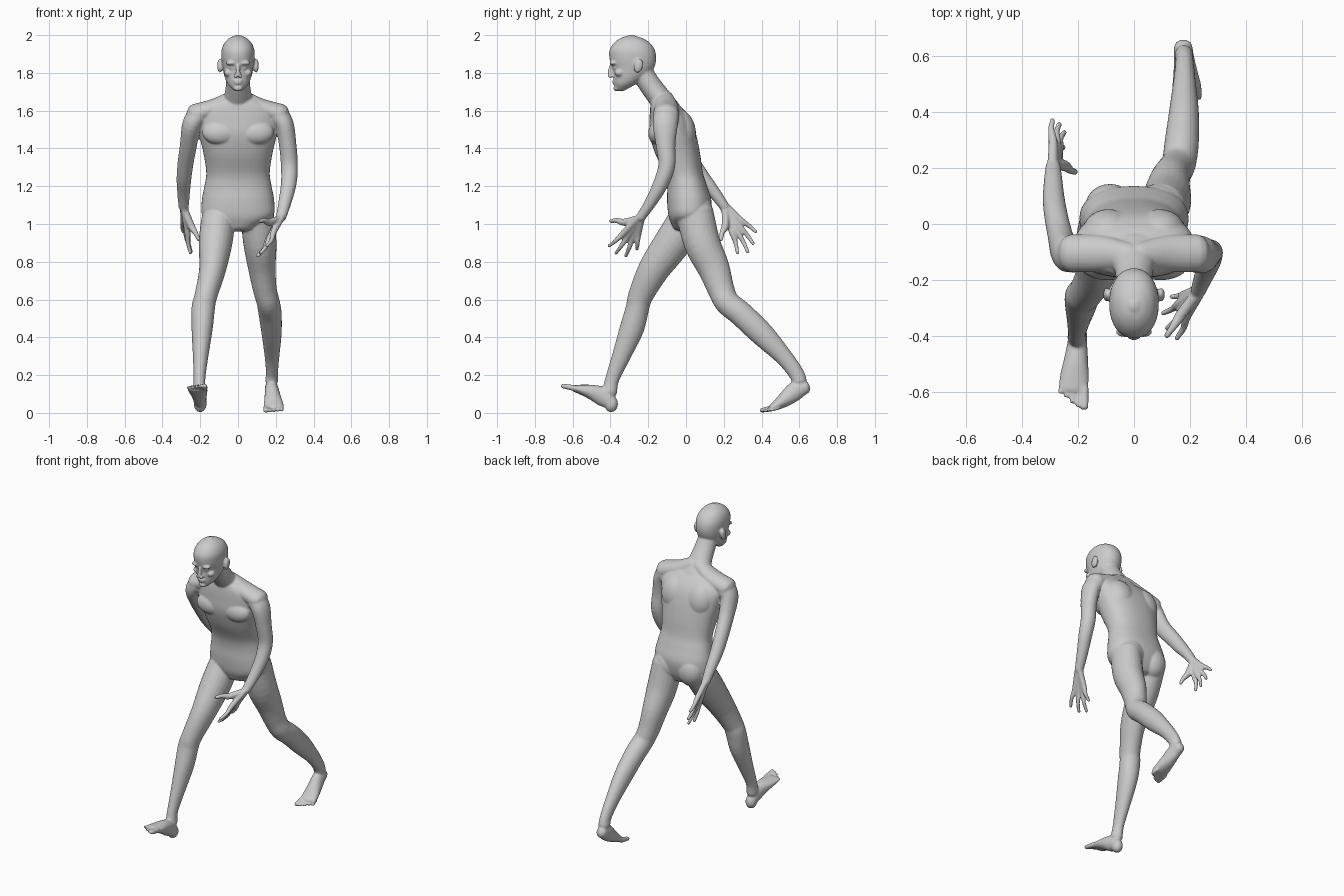
import bpy, bmesh, math
from mathutils import Vector, Matrix

bm = bmesh.new()


def spline(pts, steps=4):
    """Catmull-Rom through stations of (x, y, z, half width, half depth)."""
    p = [Vector(q) for q in pts]
    p = [p[0] * 2 - p[1]] + p + [p[-1] * 2 - p[-2]]
    out = []
    for i in range(1, len(p) - 2):
        a, b, c, d = p[i - 1:i + 3]
        for s in range(steps):
            t = s / steps
            out.append(0.5 * (b * 2 + (c - a) * t + (a * 2 - b * 5 + c * 4 - d) * t * t
                              + (b * 3 - a - c * 3 + d) * t ** 3))
    return out + [p[-2]]


def tube(pts, axis=None, power=2.0, n=24, dome=0.8):
    """Closed tube with rounded ends and elliptical sections."""
    st = spline(pts)
    pos = [Vector(s[:3]) for s in st]
    whole = (pos[-1] - pos[0]).normalized()
    ref = Vector((0, 1, 0)) if abs(whole.x) > 0.8 else Vector((1, 0, 0))
    rings = []

    def ring(c, t, a, b):
        u = (ref - t * ref.dot(t)).normalized()
        v = t.cross(u)
        vs = []
        for k in range(n):
            co, si = math.cos(2 * math.pi * k / n), math.sin(2 * math.pi * k / n)
            e = 2 / power
            vs.append(bm.verts.new(c + u * a * math.copysign(abs(co) ** e, co)
                                   + v * b * math.copysign(abs(si) ** e, si)))
        rings.append(vs)

    last = len(st) - 1
    for i, s in enumerate(st):
        t = Vector(axis) if axis else (pos[min(i + 1, last)] - pos[max(i - 1, 0)]).normalized()
        h = min(s[3], s[4]) * dome
        if i == 0:
            for g in (80, 55, 28):
                g = math.radians(g)
                ring(pos[i] - t * h * math.sin(g), t, s[3] * math.cos(g), s[4] * math.cos(g))
        ring(pos[i], t, s[3], s[4])
        if i == last:
            for g in (28, 55, 80):
                g = math.radians(g)
                ring(pos[i] + t * h * math.sin(g), t, s[3] * math.cos(g), s[4] * math.cos(g))
    for r0, r1 in zip(rings, rings[1:]):
        for k in range(n):
            j = (k + 1) % n
            bm.faces.new((r0[k], r0[j], r1[j], r1[k]))
    bm.faces.new(rings[0][::-1])
    bm.faces.new(rings[-1])


def blob(c, r, tilt=0.0):
    m = Matrix.Translation(c) @ Matrix.Rotation(tilt, 4, 'X') @ Matrix.Diagonal((*r, 1))
    bmesh.ops.create_uvsphere(bm, u_segments=24, v_segments=16, radius=1, matrix=m)


def pair(c, r, tilt=0.0):
    for s in (-1, 1):
        blob((s * c[0], c[1], c[2]), r, tilt)


def stack(rows, power):
    """Level sections given as (z, front y, back y, half width)."""
    tube([(0, (f + b) / 2, z, w, (b - f) / 2) for z, f, b, w in rows],
         axis=(0, 0, 1), power=power, n=40, dome=0.3)


def hand(wrist, thumb, tips, bend):
    w, bend = Vector(wrist), Vector(bend)
    centre = sum((Vector(t) for t in tips), Vector()) / 4
    for tip in tips:
        tip = Vector(tip)
        k = w.lerp(tip, 0.5)
        start = w + (tip - centre) * 0.12
        tube([(*start, .019, .019), (*k, .0165, .0165),
              (*(k.lerp(tip, .5) + bend), .012, .012), (*k.lerp(tip, .95), .0095, .0095)], n=12)
    th = Vector(thumb)
    tube([(*w, .02, .02), (*(w.lerp(th, .45) + (centre - w) * .08), .02, .02),
          (*w.lerp(th, .75), .014, .014), (*w.lerp(th, .96), .0105, .0105)], n=12)


def toes(base_big, base_small, tip_big, tip_small):
    bb, bs, tb, ts = map(Vector, (base_big, base_small, tip_big, tip_small))
    for i in range(5):
        f = i / 4
        a, b = bb.lerp(bs, f), tb.lerp(ts, f)
        if i in (1, 2):
            b += (b - a) * 0.12
        r = .017 if i == 0 else .0125 - .0006 * i
        tube([(*a, r, r), (*a.lerp(b, .55), r * .95, r * .85), (*b, r * .9, r * .75)], n=12)


# torso
stack([(.985, -.07, .10, .10), (1.04, -.092, .125, .185), (1.12, -.10, .135, .192),
       (1.20, -.10, .112, .178), (1.27, -.115, .09, .168), (1.37, -.162, .075, .182),
       (1.47, -.192, .055, .205), (1.55, -.193, .028, .215), (1.61, -.19, -.015, .19),
       (1.65, -.185, -.06, .12)], 2.3)
pair((.085, .065, 1.06), (.088, .078, .10))            # buttocks
pair((.095, -.15, 1.485), (.095, .05, .065), -.15)     # chest muscles
pair((.09, -.02, 1.50), (.09, .07, .11), .25)          # shoulder blades
for s in (-1, 1):                                      # shoulder slopes
    tube([(s * .02, -.115, 1.665, .05, .045), (s * .12, -.105, 1.615, .065, .05),
          (s * .225, -.105, 1.58, .068, .056)])

# neck
tube([(0, -.085, 1.60, .11, .06), (0, -.145, 1.675, .075, .06),
      (0, -.20, 1.75, .063, .058), (0, -.25, 1.83, .06, .06)])

# head
stack([(1.712, -.372, -.318, .028), (1.74, -.38, -.265, .054), (1.78, -.384, -.205, .071),
       (1.82, -.388, -.172, .080), (1.87, -.404, -.158, .087), (1.92, -.405, -.165, .087),
       (1.96, -.38, -.192, .071), (1.985, -.345, -.235, .044), (1.996, -.31, -.27, .018)], 2.15)
tube([(0, -.395, 1.84, .009, .01), (0, -.402, 1.81, .011, .012), (0, -.402, 1.788, .016, .013)])
pair((.034, -.385, 1.852), (.032, .018, .012))         # brows
pair((.05, -.352, 1.80), (.024, .025, .02))            # cheekbones
pair((.033, -.373, 1.828), (.015, .013, .01))          # eyes
pair((.014, -.401, 1.782), (.010, .012, .009))         # nostrils
blob((0, -.38, 1.757), (.026, .012, .006))             # upper lip
blob((0, -.378, 1.744), (.022, .012, .006))            # lower lip
blob((0, -.368, 1.718), (.024, .017, .015))            # chin
pair((.096, -.252, 1.838), (.014, .024, .038), -.2)    # ears

# forward leg and foot
tube([(-.10, .03, 1.06, .088, .10), (-.118, -.065, .91, .09, .098), (-.135, -.17, .76, .071, .083),
      (-.17, -.24, .62, .06, .066), (-.184, -.257, .555, .062, .062), (-.19, -.287, .445, .056, .064),
      (-.198, -.343, .30, .041, .049), (-.204, -.39, .18, .031, .037), (-.203, -.405, .11, .034, .04)])
tube([(-.20, -.392, .05, .032, .036), (-.203, -.44, .085, .037, .05), (-.207, -.49, .107, .044, .042),
      (-.212, -.54, .12, .051, .03), (-.216, -.59, .13, .053, .019)])
blob((-.20, -.396, .047), (.034, .036, .043))          # heel
toes((-.178, -.585, .13), (-.256, -.56, .123), (-.177, -.653, .143), (-.262, -.60, .135))

# trailing leg and foot
tube([(.10, .045, 1.06, .088, .10), (.116, .085, .90, .088, .096), (.126, .145, .77, .073, .085),
      (.142, .185, .655, .063, .071), (.16, .218, .585, .061, .066), (.17, .29, .525, .061, .066),
      (.178, .40, .42, .053, .064), (.18, .515, .30, .039, .047), (.18, .58, .215, .032, .041),
      (.178, .60, .17, .034, .04)])
tube([(.175, .63, .135, .033, .036), (.179, .583, .118, .037, .05), (.184, .535, .08, .044, .043),
      (.188, .49, .048, .052, .03), (.19, .455, .028, .053, .019)])
toes((.15, .462, .026), (.226, .49, .026), (.148, .40, .013), (.234, .447, .013))

# forward arm and hand
tube([(.215, -.105, 1.57, .06, .068), (.246, -.11, 1.52, .051, .066), (.263, -.108, 1.42, .046, .052),
      (.272, -.102, 1.31, .045, .045), (.268, -.135, 1.21, .041, .04), (.247, -.19, 1.11, .034, .031),
      (.228, -.24, 1.035, .027, .025)])
hand((.226, -.245, 1.03), (.112, -.405, 1.015),
     [(.15, -.412, .88), (.115, -.375, .84), (.10, -.32, .825), (.132, -.26, .862)], (.008, 0, -.004))

# trailing arm and hand
tube([(-.215, -.105, 1.57, .06, .068), (-.247, -.10, 1.52, .05, .065), (-.262, -.045, 1.42, .045, .052),
      (-.278, .03, 1.32, .042, .046), (-.286, .09, 1.24, .039, .041), (-.288, .155, 1.16, .033, .032),
      (-.288, .205, 1.09, .027, .026)])
hand((-.287, .208, 1.085), (-.205, .185, .91),
     [(-.25, .275, .84), (-.247, .33, .845), (-.265, .36, .89), (-.29, .375, .955)], (-.006, .004, 0))

# fuse every part into one smooth skin
bmesh.ops.recalc_face_normals(bm, faces=bm.faces)
mesh = bpy.data.meshes.new("walking_figure")
bm.to_mesh(mesh)
bm.free()
body = bpy.data.objects.new("walking_figure", mesh)
bpy.context.collection.objects.link(body)
fuse = body.modifiers.new("fuse", 'REMESH')
fuse.mode = 'VOXEL'
fuse.voxel_size = 0.0055
fuse.use_smooth_shade = True
soften = body.modifiers.new("soften", 'SMOOTH')
soften.factor = 0.5
soften.iterations = 5
